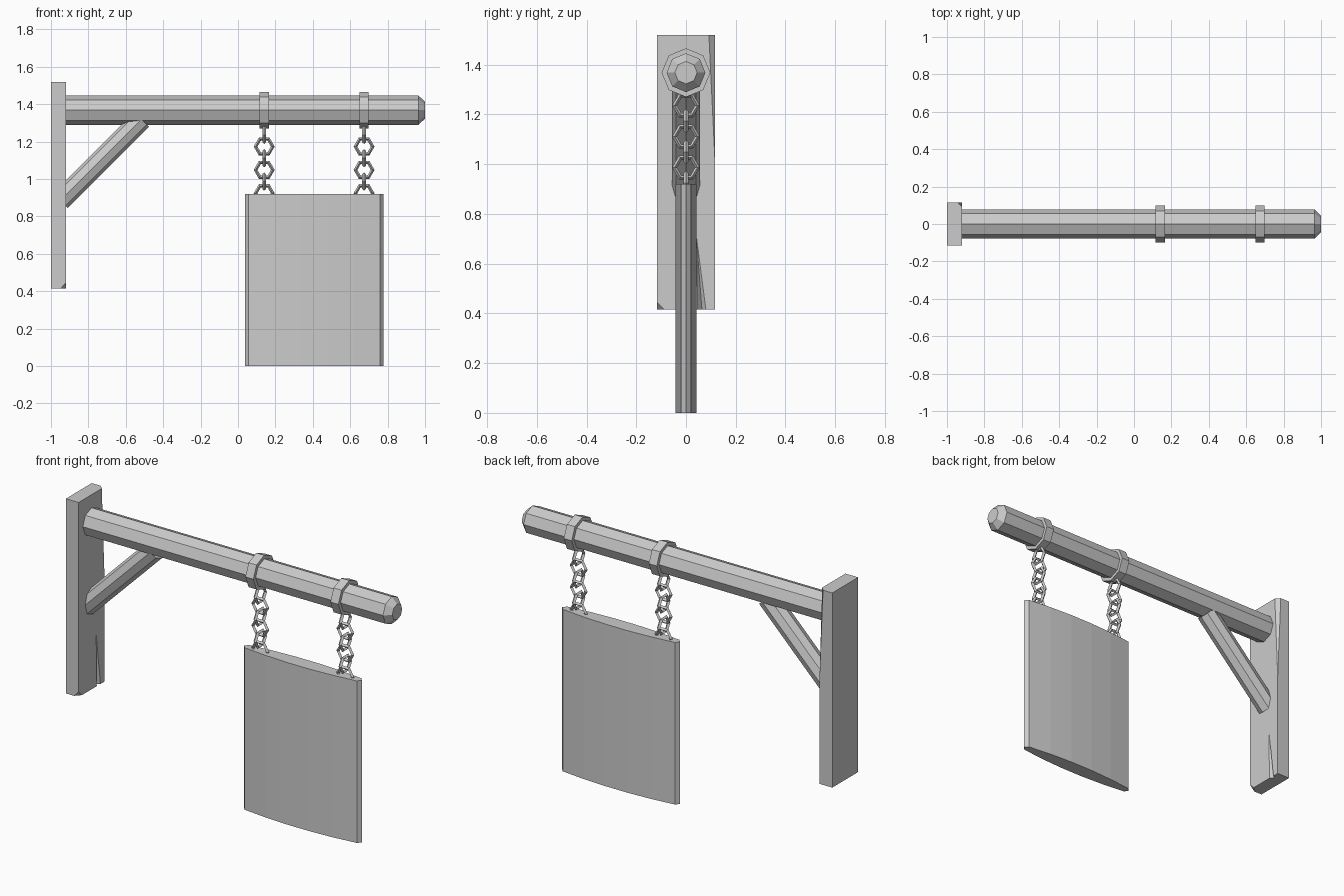
import bpy, bmesh
from math import pi, cos, sin, radians
from mathutils import Vector

if "Cube" in bpy.data.objects:
    bpy.data.objects.remove(bpy.data.objects["Cube"])

BEAM_Z = 1.368


def make_object(name, bm):
    bmesh.ops.recalc_face_normals(bm, faces=bm.faces)
    mesh = bpy.data.meshes.new(name)
    bm.to_mesh(mesh)
    bm.free()
    obj = bpy.data.objects.new(name, mesh)
    bpy.context.collection.objects.link(obj)
    return obj


def octagon_rod(name, start, stations):
    """Octagonal rod along x; stations are (distance, radius) pairs."""
    bm = bmesh.new()
    rings = []
    for d, r in stations:
        rings.append([bm.verts.new((d, r * cos(k * pi / 4), r * sin(k * pi / 4)))
                      for k in range(8)])
    for a, b in zip(rings, rings[1:]):
        for k in range(8):
            n = (k + 1) % 8
            bm.faces.new((a[k], a[n], b[n], b[k]))
    bm.faces.new(rings[0])
    bm.faces.new(rings[-1])
    obj = make_object(name, bm)
    obj.location = start
    return obj


def prism(name, outline, z0, z1):
    bm = bmesh.new()
    face = bm.faces.new([bm.verts.new((x, y, z0)) for x, y in outline])
    top = bmesh.ops.extrude_face_region(bm, geom=[face])["geom"]
    for v in top:
        if isinstance(v, bmesh.types.BMVert):
            v.co.z = z1
    return make_object(name, bm)


# Wall plate with two chipped corners
X0, X1, Y, Z0, Z1 = -1.0, -0.92, 0.116, 0.415, 1.52
bm = bmesh.new()
bmesh.ops.create_cube(bm, size=1)
for v in bm.verts:
    v.co = Vector(((X0 + X1) / 2 + v.co.x * (X1 - X0), v.co.y * 2 * Y,
                   (Z0 + Z1) / 2 + v.co.z * (Z1 - Z0)))
chips = [((X1, -Y + 0.03, Z0), (X1 - 0.028, -Y, Z0), (X1, -Y, Z0 + 0.03)),
         ((X1, Y - 0.024, Z1), (X1 - 0.022, Y, Z1), (X1, Y, 1.02))]
for tri in chips:
    a, b, c = map(Vector, tri)
    normal = (b - a).cross(c - a).normalized()
    if normal.dot(a - Vector((-0.96, 0, 0.97))) < 0:
        normal.negate()
    cut = bmesh.ops.bisect_plane(bm, geom=bm.verts[:] + bm.edges[:] + bm.faces[:],
                                 plane_co=a, plane_no=normal, clear_outer=True)
    edges = [e for e in cut["geom_cut"] if isinstance(e, bmesh.types.BMEdge)]
    bmesh.ops.holes_fill(bm, edges=edges)
plate = make_object("wall_plate", bm)

# Split in the lower part of the plate
bm = bmesh.new()
for co in [(-0.905, 0.035, 0.39), (-0.905, 0.095, 0.39), (-0.942, 0.066, 0.39),
           (-0.919, 0.04, 0.73)]:
    bm.verts.new(co)
bmesh.ops.convex_hull(bm, input=bm.verts)
cutter = make_object("split_cutter", bm)
cutter.hide_render = True
mod = plate.modifiers.new("split", "BOOLEAN")
mod.operation = "DIFFERENCE"
mod.solver = "EXACT"
mod.object = cutter
bpy.context.view_layer.objects.active = plate
bpy.ops.object.modifier_apply(modifier=mod.name)
bpy.data.objects.remove(cutter)

# Beam with a chamfered tip, and the diagonal brace
octagon_rod("beam", (0, 0, BEAM_Z), [(-0.93, 0.078), (0.965, 0.078), (1.0, 0.045)])
brace = octagon_rod("brace", (-0.95, 0, 0.885), [(0, 0.056), (0.615, 0.056)])
brace.rotation_euler = (0, radians(-45), 0)

# Collars and their chains of alternating hexagonal links
for side, x in (("left", 0.14), ("right", 0.674)):
    octagon_rod(side + "_collar", (x, 0, BEAM_Z), [(-0.025, 0.098), (0.025, 0.098)])
    for i in range(6):
        bpy.ops.mesh.primitive_torus_add(
            major_segments=6, minor_segments=4, major_radius=0.046, minor_radius=0.010,
            location=(x, 0, 1.236 - 0.0624 * i),
            rotation=(pi / 2, 0, pi / 2 if i % 2 == 0 else 0))
        bpy.context.object.name = f"{side}_chain_link_{i + 1}"

# Sign board: lens-shaped section with pointed side edges
CX, HALF = 0.408, 0.352
front = [(CX + HALF * t, -(0.043 - 0.023 * t * t)) for t in (-1, -0.6, -0.2, 0.2, 0.6, 1)]
back = [(x, -y) for x, y in reversed(front)]
prism("sign_board", front + [(CX + 0.37, 0)] + back + [(CX - 0.37, 0)], 0, 0.92)
